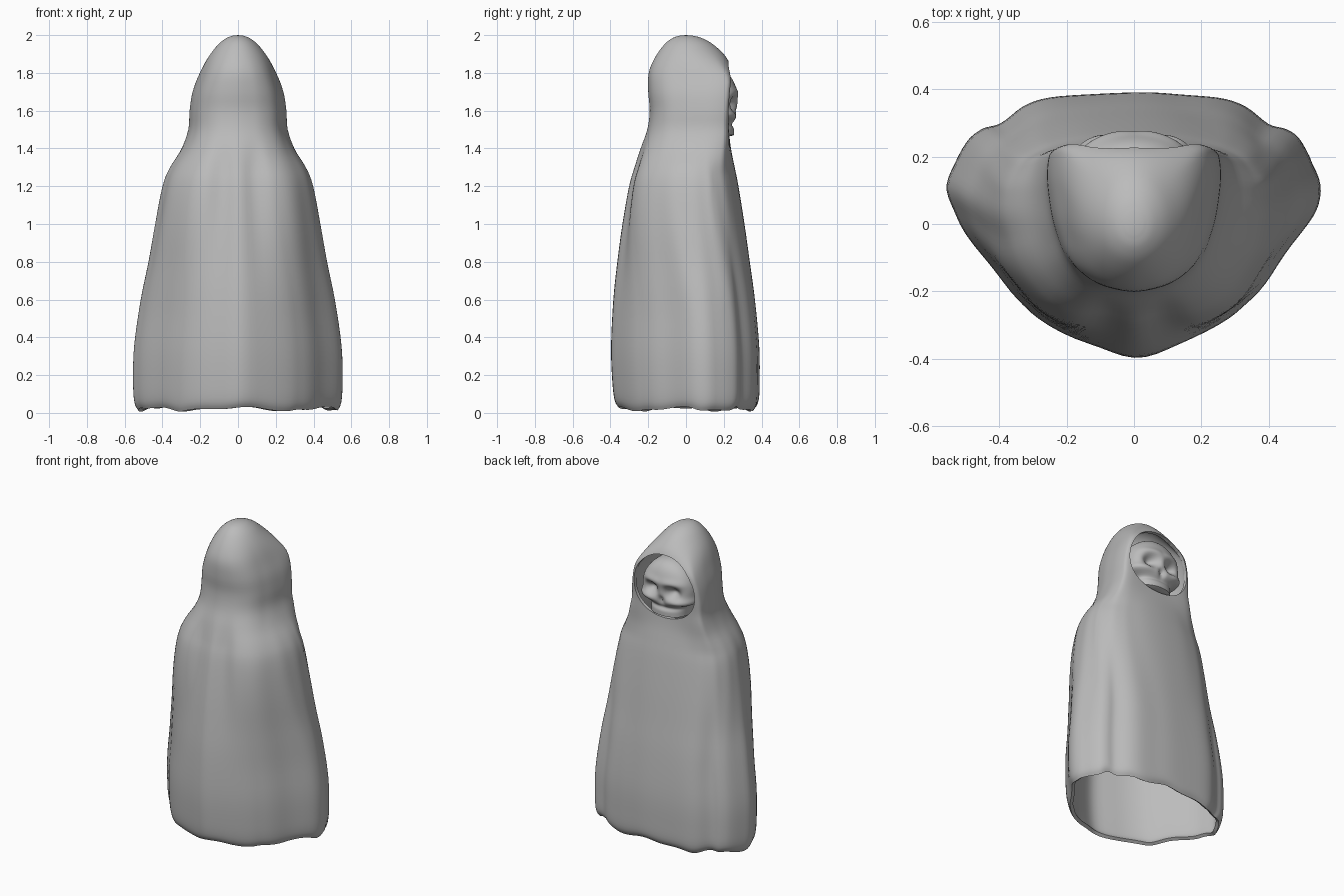
import bpy, bmesh, math
from mathutils import Vector

if "Cube" in bpy.data.objects:
    bpy.data.objects.remove(bpy.data.objects["Cube"])

grey = bpy.data.materials.new("cloth grey")
grey.diffuse_color = (0.5, 0.5, 0.5, 1)
grey.use_nodes = True
grey.node_tree.nodes["Principled BSDF"].inputs["Base Color"].default_value = grey.diffuse_color

# height, half width, nearest y, farthest y
ROWS = [(0.02, .525, -.355, .365), (0.06, .545, -.376, .385), (0.16, .552, -.388, .39),
        (0.35, .547, -.395, .388), (0.6, .512, -.383, .365), (0.8, .472, -.362, .338),
        (1.0, .437, -.335, .31), (1.2, .398, -.3, .278), (1.3, .36, -.272, .258),
        (1.4, .3, -.24, .238), (1.5, .263, -.205, .228), (1.6, .256, -.192, .232),
        (1.7, .24, -.2, .24), (1.8, .203, -.197, .243), (1.88, .16, -.165, .215),
        (1.95, .105, -.115, .145), (1.985, .06, -.07, .082), (1.997, .027, -.032, .036)]
# half outlines, from the middle of one side round to the middle of the other
BODY = [(0, -1), (.25, -.9), (.51, -.71), (.63, -.56), (.78, -.3), (.93, 0), (1, .2), (.98, .4),
        (.9, .62), (.82, .72), (.72, .76), (.6, .89), (.45, .96), (.22, .985), (0, 1)]
SHOULDER = [(0, -1), (.22, -.92), (.45, -.92), (.62, -.82), (.8, -.58), (.92, -.28), (.98, 0),
            (1, .25), (.98, .45), (.92, .62), (.85, .74), (.74, .83), (.6, .9), (.35, .97), (0, 1)]
HOOD = [(0, -1), (.3, -.95), (.5, -.86), (.68, -.7), (.8, -.5), (.88, -.25), (.94, 0), (.98, .3),
        (1, .55), (.99, .78), (.95, .92), (.82, .98), (.6, 1), (.3, 1), (0, 1)]
DOME = [(math.sin(math.pi * i / 14), -math.cos(math.pi * i / 14)) for i in range(15)]


def smooth(points, closed, steps=4):
    """Catmull-Rom curve through points of any dimension."""
    n, out = len(points), []
    pick = (lambda i: points[i % n]) if closed else (lambda i: points[max(0, min(n - 1, i))])
    for i in range(n if closed else n - 1):
        for s in range(steps):
            t = s / steps
            out.append([.5 * (2 * b + (c - a) * t + (2 * a - 5 * b + 4 * c - d) * t * t
                              + (3 * b - a - 3 * c + d) * t ** 3)
                        for a, b, c, d in zip(pick(i - 1), pick(i), pick(i + 1), pick(i + 2))])
    return out if closed else out + [list(points[-1])]


def outline(half):
    return smooth(half + [(-u, v) for u, v in half[-2:0:-1]], True)


def step(z, lo, hi):
    k = max(0, min(1, (z - lo) / (hi - lo)))
    return k * k * (3 - 2 * k)


def finish(name, bm):
    bmesh.ops.recalc_face_normals(bm, faces=bm.faces)
    mesh = bpy.data.meshes.new(name)
    bm.to_mesh(mesh)
    bm.free()
    mesh.materials.append(grey)
    obj = bpy.data.objects.new(name, mesh)
    bpy.context.collection.objects.link(obj)
    return obj


def activate(obj):
    bpy.ops.object.select_all(action='DESELECT')
    obj.select_set(True)
    bpy.context.view_layer.objects.active = obj


# hooded robe: lofted from the draped outline through shoulders and hood to the dome
bm = bmesh.new()
rings, shapes = [], [outline(s) for s in (BODY, SHOULDER, HOOD, DOME)]
for z, w, y0, y1 in smooth(ROWS, False):
    blends = (step(z, .45, 1.25), step(z, 1.25, 1.5), step(z, 1.74, 1.95))
    fold = .005 * max(0, min(1, (1.45 - z) / .3))
    hem = max(0, 1 - z / .15)
    ring = []
    for i, (p, *others) in enumerate(zip(*shapes)):
        u, v = p
        for q, k in zip(others, blends):
            u, v = u + (q[0] - u) * k, v + (q[1] - v) * k
        a = 2 * math.pi * i / len(shapes[0])
        f = 1 + fold * (.3 if v > .5 else 1) * (math.sin(11 * a) + math.sin(17 * a + 1))
        dz = hem * (.010 * math.cos(6 * a) + .006 * math.sin(13 * a))
        ring.append(bm.verts.new((u * w * f, (y0 + y1) / 2 + v * (y1 - y0) / 2 * f,
                                  max(0, z + dz))))
    rings.append(ring)
for r, s in zip(rings, rings[1:]):
    for i in range(len(r)):
        j = (i + 1) % len(r)
        bm.faces.new((r[i], r[j], s[j], s[i]))
tip = bm.verts.new((0, 0, 2))
top = rings[-1]
for i in range(len(top)):
    bm.faces.new((top[i], top[(i + 1) % len(top)], tip))
robe = finish("hooded_robe", bm)

# arched cutter for the face opening, narrower towards the top
bm = bmesh.new()
loops = []
for y in (.09, .5):
    loop = []
    for i in range(64):
        a = 2 * math.pi * i / 64
        c, s = math.cos(a), math.sin(a)
        x = .22 * math.copysign(abs(c) ** .95, c) * (1 - .1 * s)
        loop.append(bm.verts.new((x, y, 1.655 + .205 * math.copysign(abs(s) ** .95, s))))
    loops.append(loop)
    bm.faces.new(loop)
for i in range(64):
    j = (i + 1) % 64
    bm.faces.new((loops[0][i], loops[0][j], loops[1][j], loops[1][i]))
cutter = finish("face_opening_cutter", bm)
cutter.hide_render = True

# cloth thickness, then the opening
activate(robe)
solid = robe.modifiers.new("thickness", 'SOLIDIFY')
solid.thickness, solid.offset = .022, -1
cut = robe.modifiers.new("opening", 'BOOLEAN')
cut.operation, cut.solver, cut.object = 'DIFFERENCE', 'EXACT', cutter
for name in ("thickness", "opening"):
    bpy.ops.object.modifier_apply(modifier=name)
bpy.data.objects.remove(cutter)
bpy.ops.object.shade_smooth_by_angle(angle=math.radians(50))


# skull: a sphere shaped into a flat-fronted cranium, sockets, cheekbones and upper jaw
def bump(x, z, cx, cz, rx, rz):
    return math.exp(-((abs(x) - cx) / rx) ** 2 - ((z - cz) / rz) ** 2)


bm = bmesh.new()
bmesh.ops.create_uvsphere(bm, u_segments=80, v_segments=64, radius=1)
for v in bm.verts:
    d = v.co.copy()
    r = math.hypot(d.x, d.y)
    z = d.z * .185
    x = d.x * .185
    y = d.y * .19
    if d.y > 0:
        y = .185 * d.y ** .5
    if d.z < -.35 and r > 1e-4:  # squared, narrower jaw
        t = step(-d.z, .35, .6)
        x += (d.x / r * .125 * min(1, r * 2.2) - x) * t
        if d.y > 0:
            y += (.165 * (d.y / r) ** .5 * min(1, r * 2.2) - y) * t
    if d.y > 0:
        front = min(1, d.y * 2)
        y += front * (-.055 * bump(x, z, .075, 0, .045, .038)
                      - .025 * bump(x, z, 0, -.06, .02, .028)
                      + .012 * bump(x, z, .07, .06, .08, .025)
                      + .014 * bump(x, z, .11, -.06, .045, .025)
                      - .012 * bump(x, z, 0, -.11, .12, .014))
        if abs(x) > .05:
            x += math.copysign(.018, x) * bump(x, z, .16, -.06, .05, .03)
    v.co = Vector((x, y + .09, z + 1.635))
skull = finish("skull", bm)
activate(skull)
bpy.ops.object.shade_smooth_by_angle(angle=math.radians(60))
